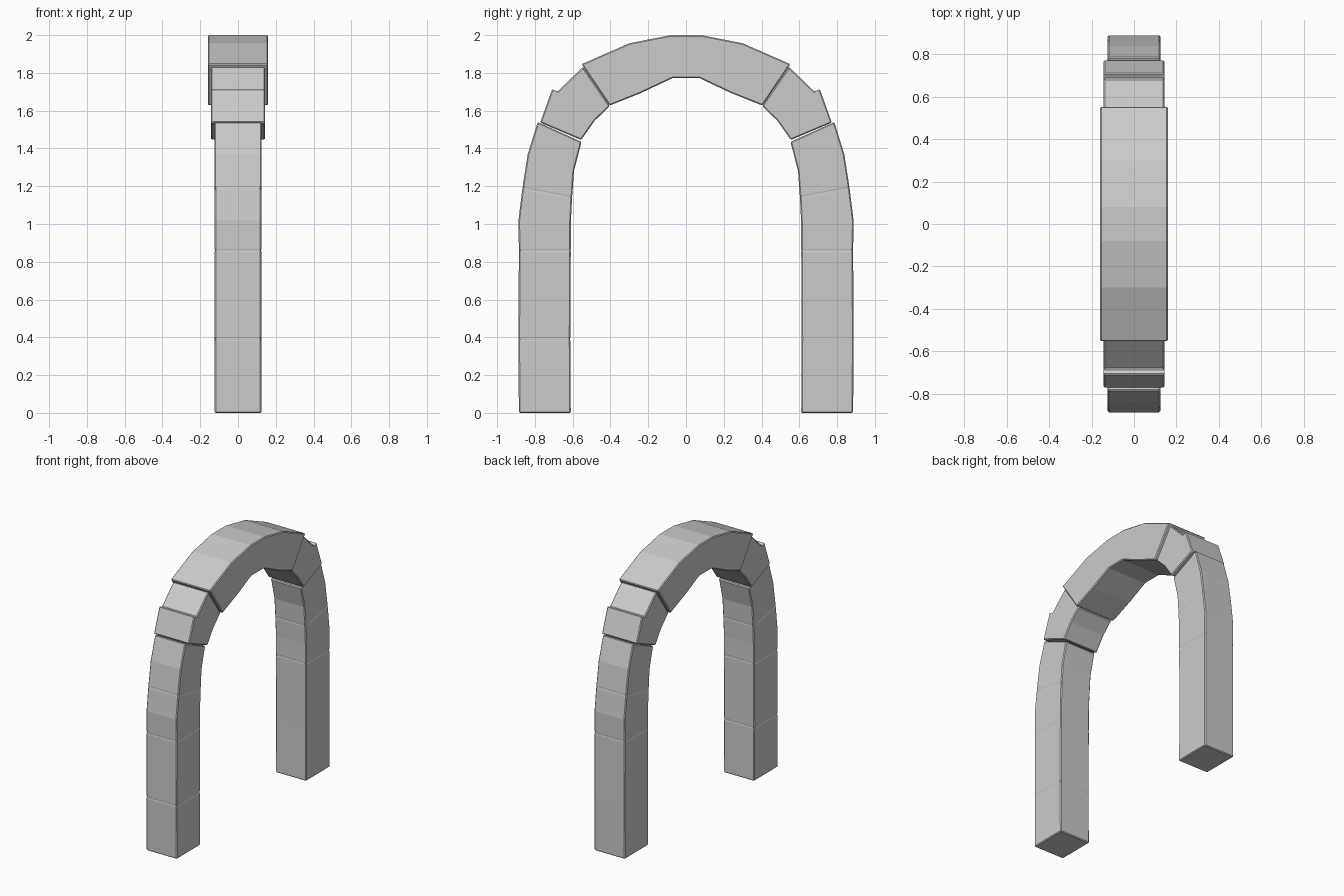
import bpy, bmesh
from mathutils import Vector

if "Cube" in bpy.data.objects:
    bpy.data.objects.remove(bpy.data.objects["Cube"])


def arch_piece(name, stations, half_width, seams=(), side=1):
    """Loft a rectangular stone along (inner_y, inner_z, outer_y, outer_z) stations."""
    rings = []
    for i, (iy, iz, oy, oz) in enumerate(stations):
        inner, outer = Vector((0, iy, iz)), Vector((0, oy, oz))
        if i in seams:
            # shallow joint groove: full section, pinched section, full section
            a, b = stations[i - 1], stations[i + 1]
            di = Vector((0, b[0] - a[0], b[1] - a[1])).normalized() * 0.008
            do = Vector((0, b[2] - a[2], b[3] - a[3])).normalized() * 0.008
            cut = (outer - inner).normalized() * 0.004
            rings += [(inner - di, outer - do, half_width),
                      (inner + cut, outer - cut, half_width - 0.004),
                      (inner + di, outer + do, half_width)]
        else:
            rings.append((inner, outer, half_width))

    bm = bmesh.new()
    loops = []
    for inner, outer, w in rings:
        loops.append([bm.verts.new((x, p.y * side, p.z))
                      for x, p in ((-w, inner), (w, inner), (w, outer), (-w, outer))])
    for a, b in zip(loops, loops[1:]):
        for k in range(4):
            n = (k + 1) % 4
            bm.faces.new((a[k], a[n], b[n], b[k]))
    bm.faces.new(loops[0])
    bm.faces.new(loops[-1][::-1])
    bmesh.ops.recalc_face_normals(bm, faces=bm.faces)
    mesh = bpy.data.meshes.new(name)
    bm.to_mesh(mesh)
    bm.free()
    obj = bpy.data.objects.new(name, mesh)
    bpy.context.collection.objects.link(obj)

    # worn stone edges
    bevel = obj.modifiers.new("worn_edges", 'BEVEL')
    bevel.width = 0.006
    bevel.segments = 1
    bevel.limit_method = 'ANGLE'
    bevel.angle_limit = 0.9
    return obj


# Straight pillar curving inward at the top
leg = [(0.61, 0.0, 0.885, 0.0), (0.612, 0.39, 0.887, 0.39),
       (0.61, 0.86, 0.885, 0.86), (0.61, 1.0, 0.887, 1.02),
       (0.603, 1.14, 0.866, 1.19), (0.593, 1.28, 0.838, 1.37),
       (0.553, 1.435, 0.785, 1.54)]

# Wider haunch stone with a small step halfway
haunch = [(0.555, 1.445, 0.772, 1.537), (0.492, 1.535, 0.708, 1.715),
          (0.483, 1.547, 0.682, 1.70), (0.403, 1.625, 0.545, 1.832)]

# Widest crown stone, one half; mirrored into a full run
crown_half = [(0.405, 1.627, 0.553, 1.846), (0.235, 1.695, 0.30, 1.957),
              (0.072, 1.772, 0.08, 2.0)]
crown = crown_half + [(-a, b, -c, d) for a, b, c, d in reversed(crown_half)]

for label, side in (("right", 1), ("left", -1)):
    arch_piece(label + "_pillar", leg, 0.124, (1, 2, 4) if side < 0 else (2, 4), side)
    arch_piece(label + "_haunch_stone", haunch, 0.143, (), side)
arch_piece("crown_stone", crown, 0.16)
